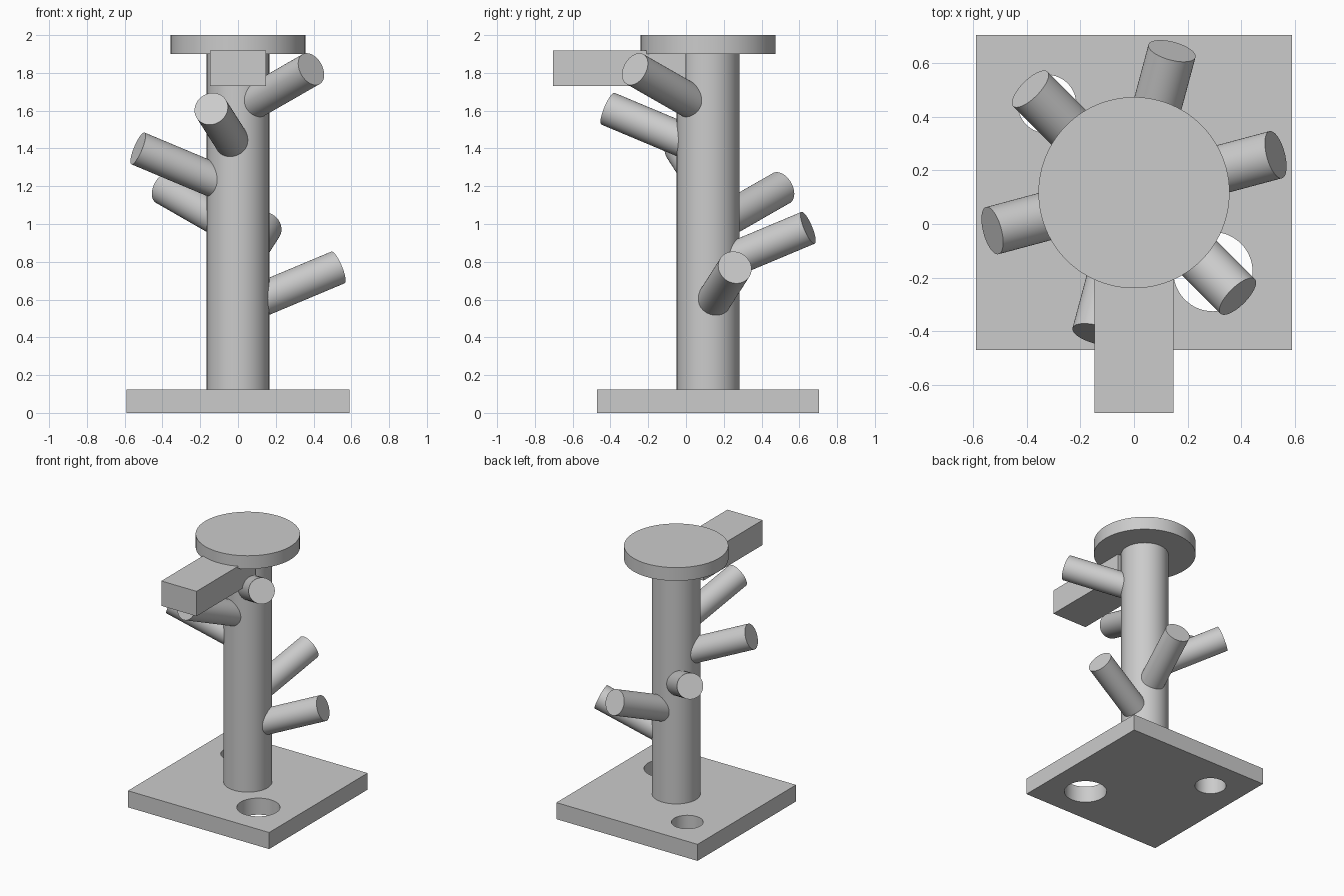
import bpy
from math import radians, sin, cos
from mathutils import Vector

cube = bpy.data.objects.get("Cube")
if cube:
    bpy.data.objects.remove(cube, do_unlink=True)

AXIS_Y = 0.117        # the trunk stands slightly behind the middle

grey = bpy.data.materials.new("plain grey")
grey.use_nodes = True
colour = (0.6, 0.6, 0.6, 1)
grey.diffuse_color = colour
grey.node_tree.nodes["Principled BSDF"].inputs["Base Color"].default_value = colour


def box(name, low, high):
    low, high = Vector(low), Vector(high)
    bpy.ops.mesh.primitive_cube_add(size=1, location=(low + high) / 2)
    obj = bpy.context.object
    obj.name = name
    obj.scale = high - low
    bpy.ops.object.transform_apply(location=False, rotation=False, scale=True)
    obj.data.materials.append(grey)
    return obj


def rod(name, start, end, radius, sides=64):
    start, end = Vector(start), Vector(end)
    axis = end - start
    bpy.ops.mesh.primitive_cylinder_add(
        vertices=sides, radius=radius, depth=axis.length,
        location=(start + end) / 2,
        rotation=axis.to_track_quat("Z", "Y").to_euler())
    obj = bpy.context.object
    obj.name = name
    obj.data.materials.append(grey)
    bpy.ops.object.shade_smooth_by_angle(angle=radians(30))
    return obj


def drill(target, x, y, radius):
    cutter = rod("hole_cutter", (x, y, -0.2), (x, y, 0.4), radius)
    cutter.hide_render = True
    mod = target.modifiers.new("hole", "BOOLEAN")
    mod.operation = "DIFFERENCE"
    mod.solver = "EXACT"
    mod.object = cutter
    bpy.context.view_layer.objects.active = target
    bpy.ops.object.modifier_apply(modifier=mod.name)
    bpy.data.objects.remove(cutter, do_unlink=True)


# Square base with a large and a small round hole on one diagonal
base = box("base", (-0.59, AXIS_Y - 0.588, 0), (0.59, AXIS_Y + 0.588, 0.125))
drill(base, 0.295, AXIS_Y - 0.295, 0.148)
drill(base, -0.325, AXIS_Y + 0.331, 0.109)
bpy.ops.object.select_all(action="DESELECT")
base.select_set(True)
bpy.context.view_layer.objects.active = base
bpy.ops.object.shade_smooth_by_angle(angle=radians(30))

# Trunk and round top
rod("trunk", (0, AXIS_Y, 0.1), (0, AXIS_Y, 1.95), 0.166)
rod("top_disc", (0, AXIS_Y, 1.9), (0, AXIS_Y, 2.0), 0.357, 96)

# Square arm reaching forward under the top
box("front_arm", (-0.147, -0.705, 1.73), (0.147, 0, 1.918))

# Six tilted branches climbing round the trunk
REACH, RISE = 0.548, 0.222
for i in range(6):
    turn = radians(15 + 60 * i)
    tip_z = 0.77 + 0.21 * i
    tip = (REACH * cos(turn), AXIS_Y + REACH * sin(turn), tip_z)
    rod(f"branch_{i + 1}", (0, AXIS_Y, tip_z - RISE), tip, 0.091)
